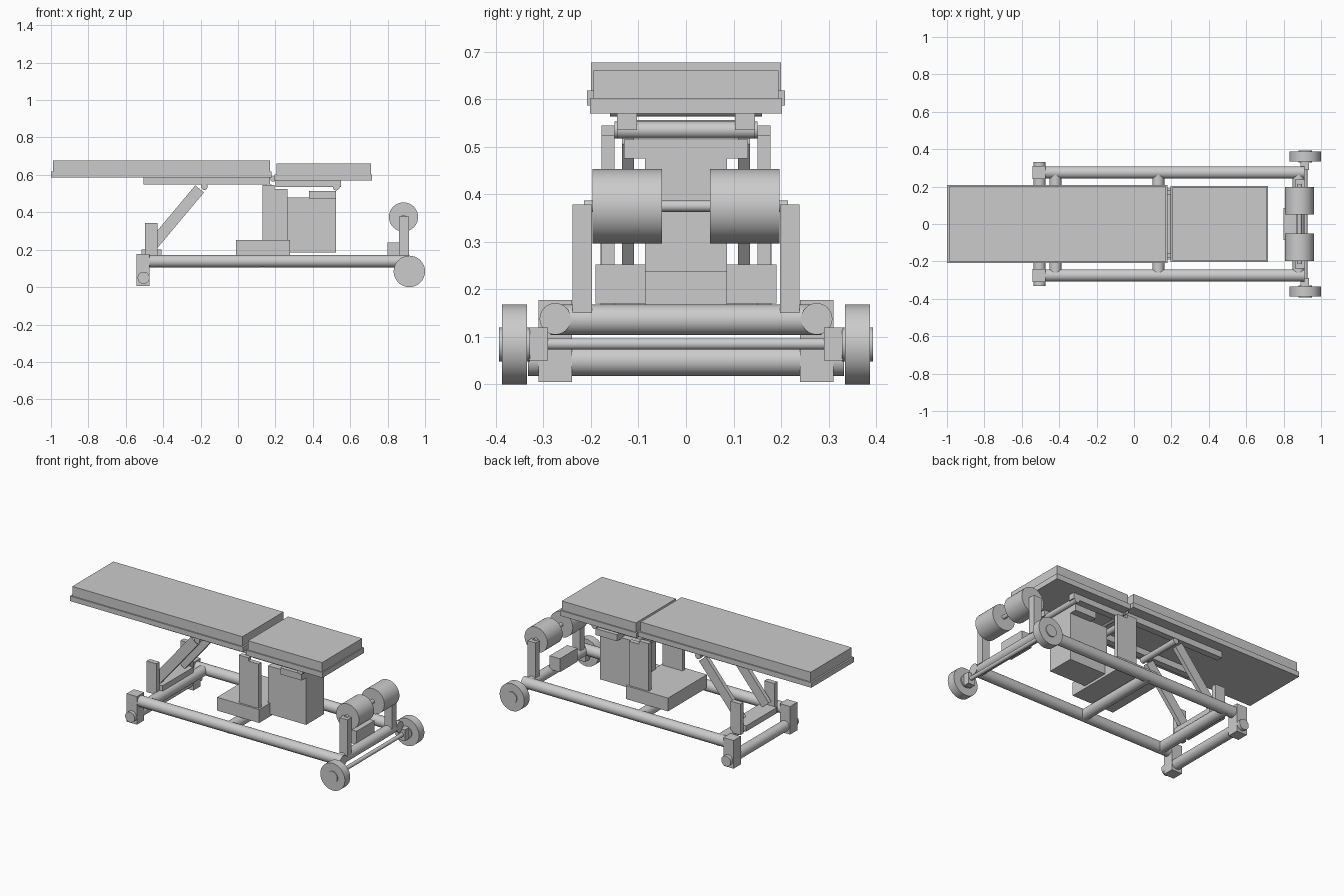
import bpy, math
from mathutils import Vector

if "Cube" in bpy.data.objects:
    bpy.data.objects.remove(bpy.data.objects["Cube"])


def box(name, x, y, z, bevel=0.0):
    """Box from (min, max) ranges."""
    bpy.ops.mesh.primitive_cube_add(size=1, location=[(r[0] + r[1]) / 2 for r in (x, y, z)])
    o = bpy.context.object
    o.name = name
    o.scale = [r[1] - r[0] for r in (x, y, z)]
    bpy.ops.object.transform_apply(location=False, rotation=False, scale=True)
    return o


def pair(name, x, y, z):
    """Box on the left and its mirror on the right."""
    box(name + "_left", x, y, z)
    box(name + "_right", x, (-y[1], -y[0]), z)


def rod(name, a, b, r, sides=32, smooth=True):
    """Cylinder between two points."""
    a, b = Vector(a), Vector(b)
    bpy.ops.mesh.primitive_cylinder_add(vertices=sides, radius=r, depth=(b - a).length,
                                        location=(a + b) / 2)
    o = bpy.context.object
    o.name = name
    o.rotation_euler = (b - a).to_track_quat('Z', 'Y').to_euler()
    if smooth:
        bpy.ops.object.shade_smooth_by_angle(angle=math.radians(30))
    return o


def cross(name, x, z, half, r, **kw):
    """Rod across the full width."""
    return rod(name, (x, -half, z), (x, half, z), r, **kw)


# Cushions and their boards
box("back_cushion", (-0.99, 0.17), (-0.2, 0.2), (0.617, 0.677))
box("back_board", (-1.0, 0.18), (-0.208, 0.208), (0.587, 0.618))
box("seat_cushion", (0.205, 0.71), (-0.195, 0.195), (0.602, 0.66))
box("seat_board", (0.196, 0.717), (-0.202, 0.202), (0.57, 0.603))
pair("back_rail", (-0.505, 0.17), (0.105, 0.145), (0.55, 0.588))
pair("seat_rail", (0.2, 0.55), (0.103, 0.145), (0.535, 0.571))
cross("hinge_rod", 0.187, 0.578, 0.16, 0.014)
cross("seat_support_rod", 0.525, 0.535, 0.145, 0.018)
box("seat_bracket", (0.38, 0.525), (-0.13, 0.13), (0.475, 0.515))

# Centre pedestal
box("pedestal_base", (-0.01, 0.277), (-0.19, 0.19), (0.17, 0.252))
pair("pedestal_plate_rear", (0.13, 0.195), (0.15, 0.178), (0.25, 0.545))
pair("pedestal_plate_front", (0.195, 0.265), (0.15, 0.178), (0.25, 0.525))
cross("pedestal_pivot", 0.165, 0.535, 0.15, 0.018)
box("weight_box", (0.265, 0.525), (-0.086, 0.086), (0.185, 0.48))

# Sloping lift arms, built along the slope and then tilted
top, bottom = Vector((-0.205, 0, 0.525)), Vector((-0.465, 0, 0.215))
mid, d = (top + bottom) / 2, top - bottom
for s, side in ((1, "left"), (-1, "right")):
    h = d.length / 2
    arm = box("lift_arm_" + side, (-h, h), (-0.0125, 0.0125), (-0.03, 0.03))
    arm.rotation_euler = (0, -math.atan2(d.z, d.x), 0)
    arm.location = (mid.x, s * 0.122, mid.z)
cross("lift_arm_rod", -0.18, 0.538, 0.142, 0.018)
pair("lift_post", (-0.497, -0.43), (0.15, 0.18), (0.15, 0.342))
box("lift_beam", (-0.515, -0.41), (-0.15, 0.15), (0.165, 0.2))

# Tubular base frame
for s, side in ((1, "left"), (-1, "right")):
    rod("side_tube_" + side, (-0.5, s * 0.275, 0.138), (0.912, s * 0.275, 0.138), 0.033)
for i, x in enumerate((-0.42, 0.13, 0.88)):
    cross("cross_tube_%d" % i, x, 0.136, 0.285, 0.032)
pair("foot_block", (-0.542, -0.472), (0.24, 0.31), (0.005, 0.178))
cross("foot_bar", -0.505, 0.05, 0.332, 0.032)

# Transport wheels and axle
cross("wheel_axle", 0.915, 0.085, 0.34, 0.012)
pair("axle_bracket", (0.89, 0.935), (0.29, 0.33), (0.05, 0.12))
for s, side in ((1, "left"), (-1, "right")):
    rod("wheel_" + side, (0.916, s * 0.335, 0.084), (0.916, s * 0.387, 0.084), 0.084)
    rod("wheel_hub_" + side, (0.916, s * 0.328, 0.084), (0.916, s * 0.393, 0.084), 0.036)

# Leg rollers, posts and their rear box
pair("roller_post", (0.86, 0.913), (0.198, 0.239), (0.15, 0.378))
cross("roller_axle", 0.885, 0.375, 0.215, 0.012)
for s, side in ((1, "left"), (-1, "right")):
    rod("roller_" + side, (0.885, s * 0.05, 0.375), (0.885, s * 0.197, 0.375), 0.078)
box("roller_box", (0.8, 0.87), (-0.086, 0.086), (0.155, 0.238))
